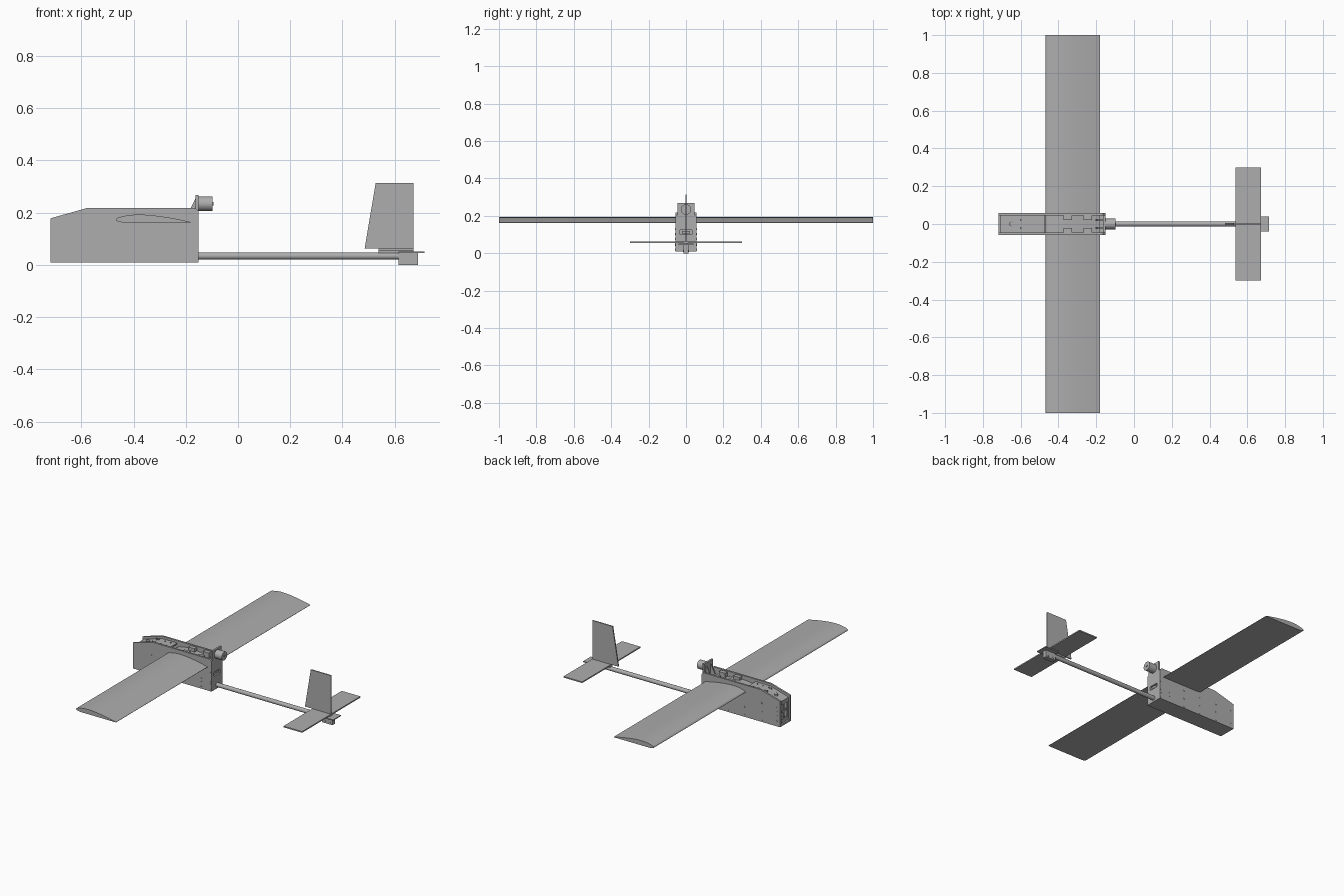
import bpy, bmesh, math
from mathutils import Matrix, Vector

cube = bpy.data.objects.get("Cube")
if cube:
    bpy.data.objects.remove(cube, do_unlink=True)

GREY = (0.42, 0.42, 0.42, 1.0)
grey = bpy.data.materials.new("plain grey")
grey.diffuse_color = GREY
grey.use_nodes = True
grey.node_tree.nodes["Principled BSDF"].inputs["Base Color"].default_value = GREY


def finish(name, bm, smooth=False):
    bmesh.ops.recalc_face_normals(bm, faces=bm.faces)
    mesh = bpy.data.meshes.new(name)
    bm.to_mesh(mesh)
    bm.free()
    mesh.materials.append(grey)
    obj = bpy.data.objects.new(name, mesh)
    bpy.context.collection.objects.link(obj)
    if smooth:
        bpy.ops.object.select_all(action="DESELECT")
        obj.select_set(True)
        bpy.context.view_layer.objects.active = obj
        bpy.ops.object.shade_smooth_by_angle(angle=math.radians(35))
    return obj


def add_box(bm, x, y, z):
    """Add a box given its (min, max) range on each axis."""
    size = [b - a for a, b in (x, y, z)]
    mid = [(a + b) / 2 for a, b in (x, y, z)]
    bmesh.ops.create_cube(bm, size=1, matrix=Matrix.Translation(mid) @ Matrix.Diagonal((*size, 1)))


def box(name, x, y, z):
    bm = bmesh.new()
    add_box(bm, x, y, z)
    return finish(name, bm)


def extrude_side(name, outline, y0, y1, smooth=False):
    """Extrude an x-z outline from y0 to y1."""
    bm = bmesh.new()
    face = bm.faces.new([bm.verts.new((x, y0, z)) for x, z in outline])
    geom = bmesh.ops.extrude_face_region(bm, geom=[face])["geom"]
    moved = [v for v in geom if isinstance(v, bmesh.types.BMVert)]
    bmesh.ops.translate(bm, verts=moved, vec=(0, y1 - y0, 0))
    return finish(name, bm, smooth)


def add_rod(bm, start, end, radius, sides=32):
    a, b = Vector(start), Vector(end)
    turn = (b - a).to_track_quat("Z", "Y").to_matrix().to_4x4()
    bmesh.ops.create_cone(bm, cap_ends=True, segments=sides, radius1=radius, radius2=radius,
                          depth=(b - a).length, matrix=Matrix.Translation((a + b) / 2) @ turn)


def rod(name, start, end, radius):
    bm = bmesh.new()
    add_rod(bm, start, end, radius)
    return finish(name, bm, True)


def frame(name, x, half, z, slot_half, slot_z):
    """Upright cross plate with a rectangular opening."""
    bm = bmesh.new()
    add_box(bm, x, (-half, half), (z[0], slot_z[0]))
    add_box(bm, x, (-half, half), (slot_z[1], z[1]))
    for s in (-1, 1):
        add_box(bm, x, sorted((s * slot_half, s * half)), slot_z)
    return finish(name, bm)


NOSE, REAR, WIDE, INNER = -0.718, -0.151, 0.057, 0.045

# Fuselage shell: side panels, floor and recessed nose deck
panel = [(NOSE, 0.01), (REAR, 0.01), (REAR, 0.205), (-0.165, 0.218), (-0.577, 0.218), (NOSE, 0.178)]
deck = [(NOSE + 0.01, 0.165), (-0.577, 0.203), (-0.47, 0.203),
        (-0.47, 0.193), (-0.577, 0.193), (NOSE + 0.01, 0.155)]
for side, s in (("right", -1), ("left", 1)):
    extrude_side(side + "_side_panel", panel, s * INNER, s * WIDE)
box("fuselage_floor", (NOSE, REAR), (-INNER, INNER), (0.01, 0.022))
extrude_side("nose_deck", deck, -INNER, INNER)
rod("nose_deck_cap", (-0.65, 0, 0.17), (-0.65, 0, 0.19), 0.012)

# Cross frames
frame("nose_frame", (-0.708, -0.698), INNER, (0.022, 0.16), 0.032, (0.045, 0.14))
bm = bmesh.new()
add_box(bm, (-0.706, -0.699), (-0.005, 0.005), (0.045, 0.14))
add_box(bm, (-0.706, -0.699), (-0.032, 0.032), (0.088, 0.098))
finish("nose_frame_cross", bm)
for i, x in enumerate((-0.585, -0.46, -0.34, -0.225)):
    box(f"cross_frame_{i + 1}", (x - 0.005, x + 0.005), (-INNER, INNER), (0.022, 0.17))
frame("rear_frame", (-0.163, REAR), INNER, (0.012, 0.268), 0.031, (0.1, 0.125))
box("rear_servo", (-0.18, -0.156), (-0.022, 0.022), (0.106, 0.12))

# Blocks and tabs beside the wing saddle
bm = bmesh.new()
for s in (-1, 1):
    for x in (-0.35, -0.245):
        add_box(bm, (x - 0.022, x + 0.022), sorted((s * 0.02, s * INNER)), (0.16, 0.212))
finish("wing_saddle_blocks", bm)

# Deck bolts
bm = bmesh.new()
for s in (-1, 1):
    for x in (-0.6, -0.585, -0.54, -0.5):
        add_rod(bm, (x, s * 0.022, 0.19), (x, s * 0.022, 0.207), 0.004, 10)
finish("deck_bolts", bm)

# Side panel bolts
bm = bmesh.new()
rows = (0.021, 0.076, 0.13)
spots = [(x, z) for x in (-0.585, -0.46, -0.34) for z in rows]
spots += [(x, z) for x in (-0.225, -0.16) for z in (0.021, 0.054, 0.076)]
spots += [(-0.695, z) for z in (0.045, 0.076, 0.103, 0.13)] + [(-0.16, 0.13)]
for s in (-1, 1):
    for x, z in spots:
        add_rod(bm, (x, s * (WIDE - 0.004), z), (x, s * (WIDE + 0.0015), z), 0.005, 10)
finish("side_bolts", bm)

# Wing: flat-bottomed airfoil in one straight span
CHORD, LEAD, STEPS = 0.289, -0.468, 24
top, bottom = [], []
for i in range(STEPS + 1):
    t = (1 - math.cos(math.pi * i / STEPS)) / 2
    thick = 0.6 * (0.2969 * math.sqrt(t) - 0.126 * t - 0.3516 * t**2 + 0.2843 * t**3 - 0.1015 * t**4)
    x = LEAD + CHORD * t
    base = 0.162 + 0.008 * (1 - min(t / 0.12, 1)) ** 2
    top.append((x, base + CHORD * thick * 1.75 + 0.001 * t))
    bottom.append((x, base))
extrude_side("wing", top + bottom[:0:-1], -1, 1, True)

# Motor and its mount
rod("motor", (REAR, 0, 0.234), (-0.098, 0, 0.234), 0.028)
rod("motor_shaft", (-0.1, 0, 0.234), (-0.094, 0, 0.234), 0.006)
for side, s in (("right", -1), ("left", 1)):
    extrude_side(side + "_motor_gusset", [(-0.205, 0.17), (-0.16, 0.17), (-0.158, 0.266), (-0.165, 0.25)],
                 s * 0.018, s * 0.025)

# Tail boom and mount
rod("tail_boom", (-0.34, 0, 0.034), (0.69, 0, 0.034), 0.0135)
box("tail_mount_plate", (0.615, 0.714), (-0.04, 0.04), (0.045, 0.051))
box("tail_mount_spacer", (0.538, 0.672), (-0.012, 0.012), (0.045, 0.056))
box("tail_mount_block", (0.615, 0.69), (-0.014, 0.014), (0.0, 0.046))
bm = bmesh.new()
for x in (0.635, 0.67):
    add_rod(bm, (x, -0.017, 0.012), (x, 0.017, 0.012), 0.005, 10)
finish("tail_mount_bolts", bm)

# Tail surfaces
box("tailplane", (0.538, 0.672), (-0.3, 0.3), (0.055, 0.063))
extrude_side("tail_fin", [(0.485, 0.063), (0.672, 0.063), (0.672, 0.314), (0.527, 0.314)], -0.004, 0.004)
